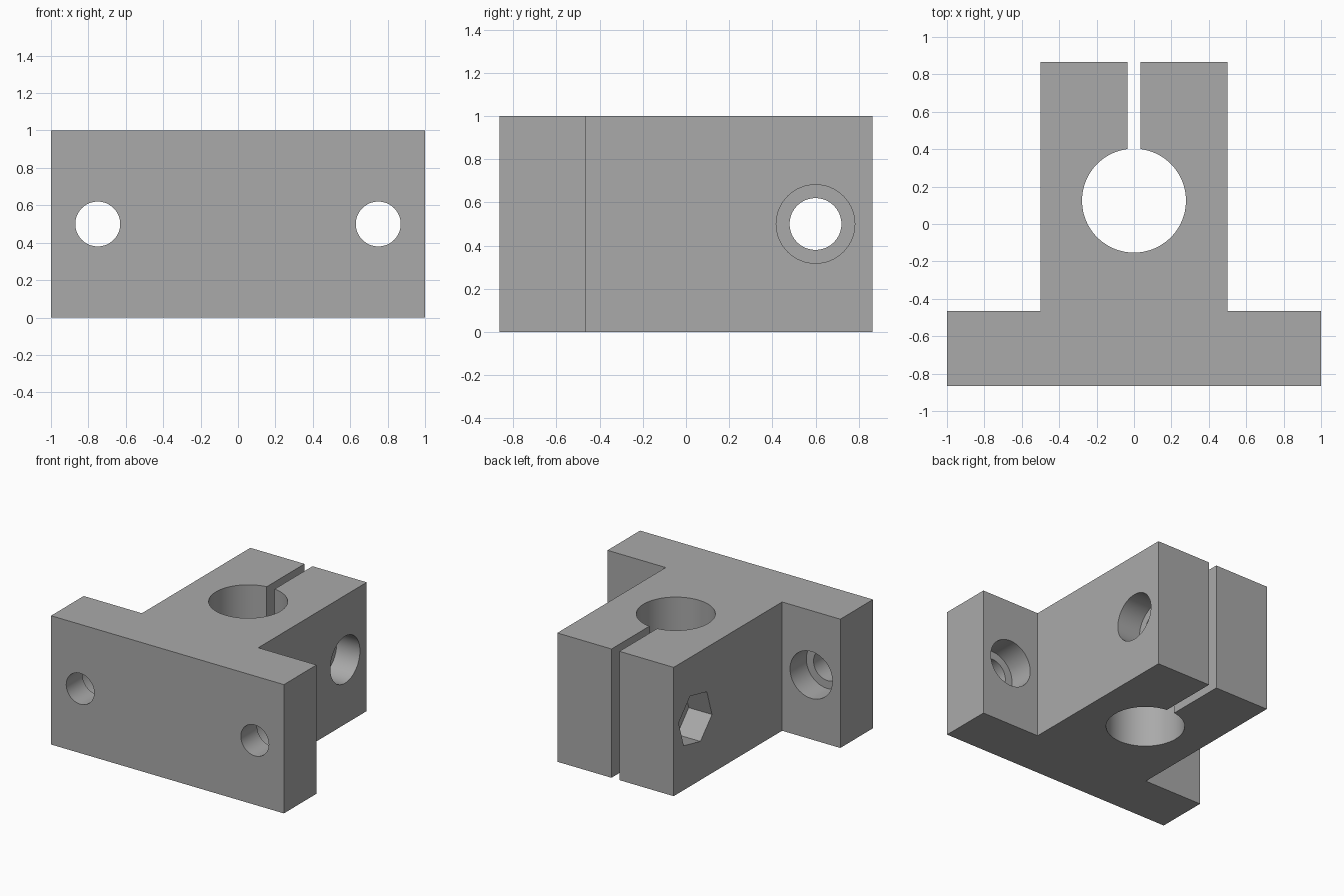
import bpy
import bmesh
from math import cos, sin, sqrt, pi, atan2, radians
from mathutils import Vector

cube = bpy.data.objects.get("Cube")
if cube:
    bpy.data.objects.remove(cube, do_unlink=True)

HALF_W, HALF_STEM, HALF_D = 1.0, 0.5, 0.865
SHOULDER, HEIGHT = -0.465, 1.0
BORE_Y, BORE_R, SLIT = 0.125, 0.278, 0.034
BOLT_Y, MID_Z = 0.6, 0.5
BOLT_R, HEAD_R, SUNK = 0.12, 0.182, 0.2

grey = bpy.data.materials.new("plain grey")
grey.use_nodes = True
colour = (0.4, 0.4, 0.4, 1)
grey.diffuse_color = colour
grey.node_tree.nodes["Principled BSDF"].inputs["Base Color"].default_value = colour


def prism(name, points, sweep):
    """Solid made by sweeping a closed outline along a vector."""
    bm = bmesh.new()
    face = bm.faces.new([bm.verts.new(p) for p in points])
    swept = bmesh.ops.extrude_face_region(bm, geom=[face], use_keep_orig=True)
    moved = [v for v in swept["geom"] if isinstance(v, bmesh.types.BMVert)]
    bmesh.ops.translate(bm, verts=moved, vec=sweep)
    bmesh.ops.recalc_face_normals(bm, faces=bm.faces)
    mesh = bpy.data.meshes.new(name)
    bm.to_mesh(mesh)
    bm.free()
    mesh.materials.append(grey)
    obj = bpy.data.objects.new(name, mesh)
    bpy.context.collection.objects.link(obj)
    return obj


def cut(body, name, start, sweep, radius, sides=64, turn=0.0):
    """Drill a round or many-sided hole along x or y."""
    side = Vector((0, 1, 0)) if sweep[0] else Vector((1, 0, 0))
    up = Vector((0, 0, 1))
    angles = [turn + 2 * pi * i / sides for i in range(sides)]
    ring = [Vector(start) + radius * (cos(a) * side + sin(a) * up) for a in angles]
    tool = prism(name, ring, Vector(sweep))
    tool.hide_render = True
    mod = body.modifiers.new(name, "BOOLEAN")
    mod.operation = "DIFFERENCE"
    mod.solver = "EXACT"
    mod.object = tool
    bpy.context.view_layer.objects.active = body
    bpy.ops.object.modifier_apply(modifier=name)
    bpy.data.objects.remove(tool, do_unlink=True)


# T-shaped outline with the shaft bore and clamping slit
half = [(HALF_W, -HALF_D), (HALF_W, SHOULDER), (HALF_STEM, SHOULDER),
        (HALF_STEM, HALF_D), (SLIT, HALF_D)]
first = atan2(sqrt(BORE_R ** 2 - SLIT ** 2), SLIT)
span = pi + 2 * first
STEPS = 72
bore = [(BORE_R * cos(first - span * i / STEPS),
         BORE_Y + BORE_R * sin(first - span * i / STEPS)) for i in range(STEPS + 1)]
outline = half + bore + [(-x, y) for x, y in reversed(half)]
body = prism("shaft_clamp_block", [(x, y, 0) for x, y in outline], (0, 0, HEIGHT))

# Mounting holes in the flange, counterbored from behind
for x in (-0.75, 0.75):
    cut(body, "mounting_hole", (x, -1, MID_Z), (0, 0.8, 0), BOLT_R)
    cut(body, "mounting_counterbore", (x, SHOULDER - SUNK, MID_Z),
        (0, SUNK + 0.1, 0), HEAD_R)

# Clamp bolt: through hole, round head recess on the left, hex nut recess on the right
cut(body, "clamp_hole", (-0.7, BOLT_Y, MID_Z), (1.4, 0, 0), BOLT_R)
cut(body, "bolt_head_recess", (HALF_STEM - SUNK, BOLT_Y, MID_Z),
    (SUNK + 0.1, 0, 0), HEAD_R)
cut(body, "nut_recess", (SUNK - HALF_STEM, BOLT_Y, MID_Z),
    (-SUNK - 0.1, 0, 0), 0.21, sides=6, turn=radians(12.5))

# Smooth bores with sharp edges
bpy.ops.object.select_all(action="DESELECT")
body.select_set(True)
bpy.context.view_layer.objects.active = body
bpy.ops.object.shade_smooth_by_angle(angle=radians(30))
